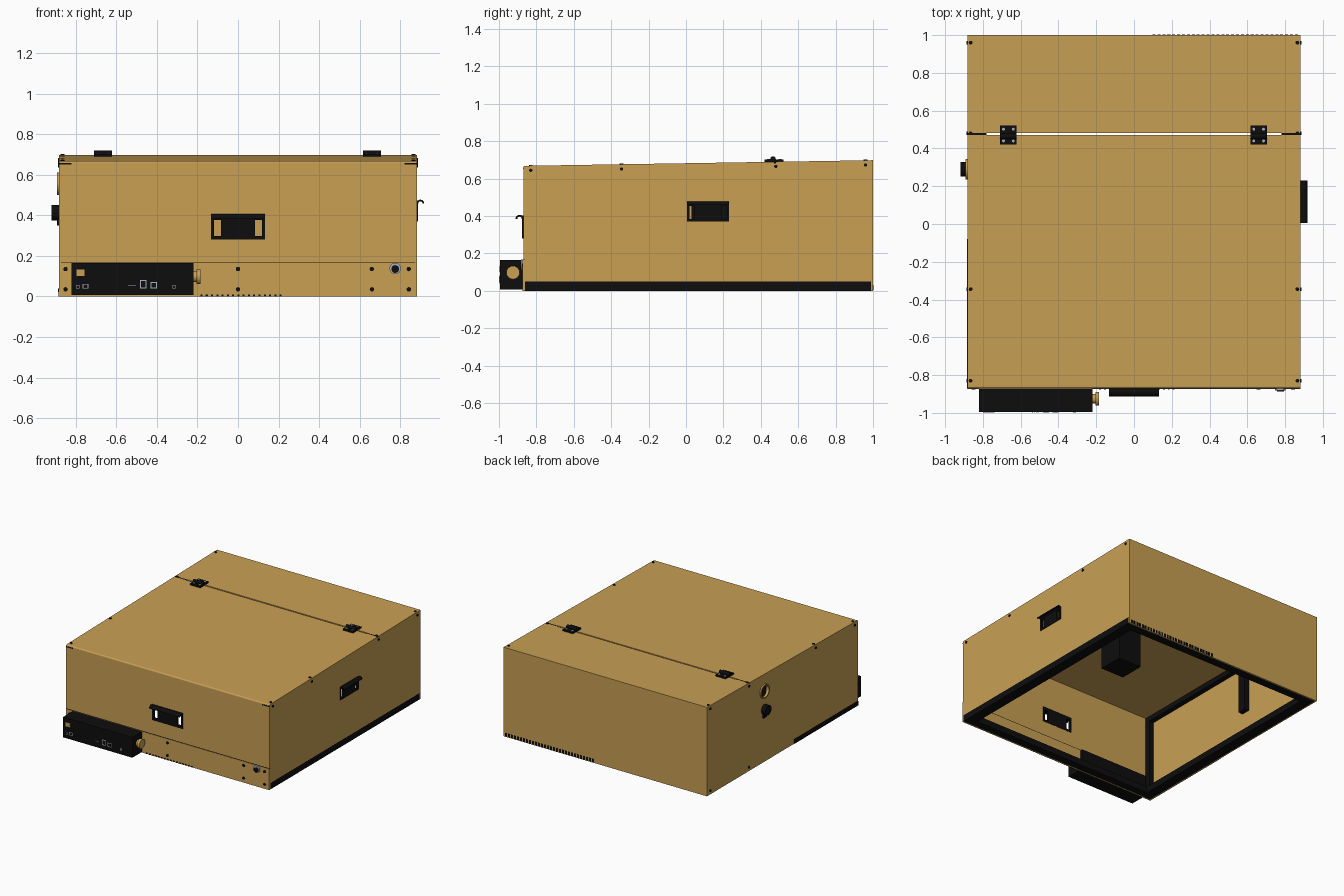
import bpy, bmesh, math
from mathutils import Vector, Matrix

old = bpy.data.objects.get("Cube")
if old:
    bpy.data.objects.remove(old)


def material(name, r, g, b):
    m = bpy.data.materials.new(name)
    m.use_nodes = True
    m.diffuse_color = (r, g, b, 1)
    m.node_tree.nodes["Principled BSDF"].inputs["Base Color"].default_value = (r, g, b, 1)
    return m


TAN = material("tan", .58, .35, .088)
BLACK = material("black", .004, .004, .004)
GREY = material("steel grey", .4, .45, .5)


class Part:
    """Collects simple solids into one named object."""

    def __init__(self, name, mat):
        self.name, self.mat, self.bm = name, mat, bmesh.new()

    def box(self, x0, x1, y0, y1, z0, z1):
        size = Matrix.Diagonal((x1 - x0, y1 - y0, z1 - z0, 1))
        centre = Matrix.Translation(((x0 + x1) / 2, (y0 + y1) / 2, (z0 + z1) / 2))
        bmesh.ops.create_cube(self.bm, size=1, matrix=centre @ size)
        return self

    def rod(self, centre, axis, radius, depth, sides=24):
        turn = Vector(axis).to_track_quat('Z', 'Y').to_matrix().to_4x4()
        bmesh.ops.create_cone(self.bm, cap_ends=True, segments=sides, radius1=radius,
                              radius2=radius, depth=depth,
                              matrix=Matrix.Translation(centre) @ turn)
        return self

    def prism(self, x0, x1, outline):
        """Extrudes a (y, z) outline along x."""
        face = self.bm.faces.new([self.bm.verts.new((x0, y, z)) for y, z in outline])
        out = bmesh.ops.extrude_face_region(self.bm, geom=[face])
        moved = [v for v in out["geom"] if isinstance(v, bmesh.types.BMVert)]
        bmesh.ops.translate(self.bm, verts=moved, vec=(x1 - x0, 0, 0))
        return self

    def done(self, matrix=None):
        if matrix:
            self.bm.transform(matrix)
        bmesh.ops.recalc_face_normals(self.bm, faces=self.bm.faces)
        mesh = bpy.data.meshes.new(self.name)
        self.bm.to_mesh(mesh)
        self.bm.free()
        mesh.materials.append(self.mat)
        ob = bpy.data.objects.new(self.name, mesh)
        bpy.context.collection.objects.link(ob)
        return ob


def cut(ob, cutter):
    mod = ob.modifiers.new("cut", 'BOOLEAN')
    mod.operation, mod.object, mod.solver = 'DIFFERENCE', cutter, 'EXACT'
    graph = bpy.context.evaluated_depsgraph_get()
    mesh = bpy.data.meshes.new_from_object(ob.evaluated_get(graph))
    ob.modifiers.clear()
    ob.data = mesh
    bpy.data.objects.remove(cutter)


W, F, B, T = .882, -.87, 1.0, .01     # half width, front, back, sheet thickness
RAIL = .05


def roof(y):
    return .668 + .03 * (y - F) / (B - F)


# Outer panels
def side_outline(low):
    return [(F, low), (B, low), (B, roof(B) - T), (F, roof(F) - T)]


left_wall = Part("left_wall", TAN).prism(W - T, W, side_outline(RAIL)).done()
right_wall = Part("right_wall", TAN).prism(-W, T - W, side_outline(0)).done()
Part("back_wall", TAN).box(-W, W, B - T, B, 0, roof(B) - T).done()
front_wall = Part("front_wall", TAN).box(-W, W, F, F + T, .17, roof(F) - T).done()
Part("front_lower_panel", TAN).box(-W, W, F - .003, F + T, 0, .166).done()
Part("front_seam", BLACK).box(-W, W, F, F + T, .166, .17).done()

# Roof: hinged lid with a bent front lip, and a fixed rear panel
GAP0, GAP1 = .47, .481
bend = [(F + T * (1 - math.cos(a)), roof(F) - T * (1 - math.sin(a)))
        for a in [math.pi / 8 * i for i in range(5)]]
lid_outline = bend + [(GAP0, roof(GAP0)), (GAP0, roof(GAP0) - T), (F + T, roof(F) - T)]
Part("lid", TAN).prism(-W, W, lid_outline).done()
Part("rear_roof", TAN).prism(-W, W, [(GAP1, roof(GAP1) - T), (B, roof(B) - T),
                                     (B, roof(B)), (GAP1, roof(GAP1))]).done()
ends = Part("lid_gap_ends", BLACK)
lips = Part("lip_slots", BLACK)
for s in (-1, 1):
    a, b = sorted((s * .78, s * W))
    ends.box(a, b, GAP0, GAP1, roof(GAP0) - T, roof(GAP0))
    a, b = sorted((s * .82, s * W))
    lips.box(a, b, F - .002, F, .65, .658)
ends.done()
lips.done()

# Base frame of rails, and inner posts
frame = Part("base_frame", BLACK)
frame.box(W - .08, W, F + T, B - T, 0, RAIL)
frame.box(T - W, .09 - W, F + T, B - T, 0, RAIL)
frame.box(-W + T, W - T, F + T, F + .07, 0, RAIL)
frame.box(-W + T, W - T, B - .08, B - T, 0, RAIL)
frame.done()
Part("right_rail_strip", BLACK).box(-W - .003, -W, F, -.08, 0, .035).done()
Part("inner_corner_post", BLACK).box(T - W, .05 - W, F + T, F + .05, RAIL, .65).done()
Part("inner_roof_bar", BLACK).box(T - W, .05 - W, F + T, .1, .62, .658).done()
Part("inner_duct", BLACK).box(T - W, .05 - W, .18, .25, .25, .6).done()
Part("inner_hanging_box", BLACK).box(.13, .33, .03, .23, .25, roof(0) - T).done()


# Handles: pierced plate with a curled lip, modelled facing the front
def handle(name, wall, matrix):
    half = .133
    p = Part(name, BLACK)
    p.box(-half, half, -.006, .012, .035, .06)
    p.box(-half, half, -.006, .012, -.062, -.045)
    p.box(-.085, .085, -.006, .012, -.045, .035)
    for s in (-1, 1):
        a, b = sorted((s * .118, s * half))
        p.box(a, b, -.006, .012, -.045, .035)
    angles = [math.pi * i / 8 for i in range(9)]
    arc = lambda r: [(-.02 + r * math.cos(a), .042 + r * math.sin(a)) for a in angles]
    p.prism(-half, half, arc(.022) + arc(.012)[::-1])
    p.done(matrix)
    cutter = Part("handle_cutter", BLACK).box(-.12, .12, -.1, .1, -.047, .037).done(matrix)
    cutter.hide_render = True
    cut(wall, cutter)


handle("front_handle", front_wall, Matrix.Translation((0, F, .342)))
handle("left_handle", left_wall, Matrix.Translation((W, .118, .423))
       @ Matrix.Rotation(math.pi / 2, 4, 'Z') @ Matrix.Scale(.85, 4))

# Right side: round port with a rim, and a knob below it
port = (-W, .29, .555)
ring = Part("port_rim", TAN).rod(port, (1, 0, 0), .055, .02, 32).done()
for ob in (ring, right_wall):
    cutter = Part("port_cutter", TAN).rod(port, (1, 0, 0), .045, .2, 32).done()
    cutter.hide_render = True
    cut(ob, cutter)
Part("side_knob", BLACK).rod((-W - .018, .29, .413), (1, 0, 0), .038, .037) \
    .box(-W - .01, -W, .27, .31, .35, .4).done()

# Hinges with screws
hinges = Part("hinges", BLACK)
hinge_screws = Part("hinge_screws", GREY)
for x in (-.665, .66):
    z = roof(.47)
    hinges.box(x - .044, x + .044, .42, .522, z - .002, z + .012)
    hinges.rod((x, .465, z + .014), (1, 0, 0), .015, .088, 16)
    for dx in (-.026, .026):
        for y in (.44, .502):
            hinge_screws.rod((x + dx, y, z + .012), (0, 0, 1), .008, .004, 10)
hinges.done()
hinge_screws.done()

# Screws on the roof, edges and front panel
screws = Part("screws", BLACK)
for s in (-1, 1):
    for y in (.96, .48, -.345, -.83):
        screws.rod((s * .865, y, roof(y)), (0, 0, 1), .01, .008, 12)
        screws.rod((s * W, y, roof(y) - .025), (1, 0, 0), .009, .012, 12)
for x in (-.85, 0, .66, .842):
    for z in (.035, .135):
        screws.rod((x, F - .003, z), (0, 1, 0), .011, .008, 12)
for y in (.48, .96):
    screws.rod((-W, y, .03), (1, 0, 0), .009, .01, 12)
screws.done()

# Vent slots along the bottom edges
slots = Part("vent_slots", BLACK)
for i in range(30):
    x = .86 - i * .026
    slots.box(x - .008, x + .008, B, B + .002, .004, .03)
for i in range(16):
    x = -.18 + i * .026
    slots.box(x - .005, x + .005, F - .005, F - .003, 0, .01)
slots.done()

# Round connector on the front panel
Part("connector_ring", GREY).rod((.775, F - .006, .138), (0, 1, 0), .028, .012).done()
Part("connector_core", BLACK).rod((.775, F - .009, .135), (0, 1, 0), .019, .014).done()

# Control box with knob, label and sockets
FACE = -.995
Part("control_box", BLACK).box(-.82, -.22, FACE, F + .03, .006, .165).done()
knob = Part("control_knob", TAN)
knob.rod((-.212, -.925, .097), (1, 0, 0), .026, .03)
knob.rod((-.194, -.925, .097), (1, 0, 0), .036, .02, 16)
knob.done()
Part("control_label", TAN).box(-.797, -.757, FACE - .003, FACE, .1, .132).done()
sockets = Part("sockets", GREY)
cores = Part("socket_cores", BLACK)
for x, w, h in ((-.79, .009, .009), (-.752, .014, .012), (-.466, .016, .022),
                (-.416, .016, .016), (-.316, .008, .009)):
    z = .038 + h
    sockets.box(x - w, x + w, FACE - .003, FACE, z - h, z + h)
    cores.box(x - w * .7, x + w * .7, FACE - .004, FACE, z - h * .7, z + h * .7)
for i in range(4):
    sockets.box(-.54 + i * .01, -.536 + i * .01, FACE - .003, FACE, .052, .057)
sockets.done()
cores.done()
